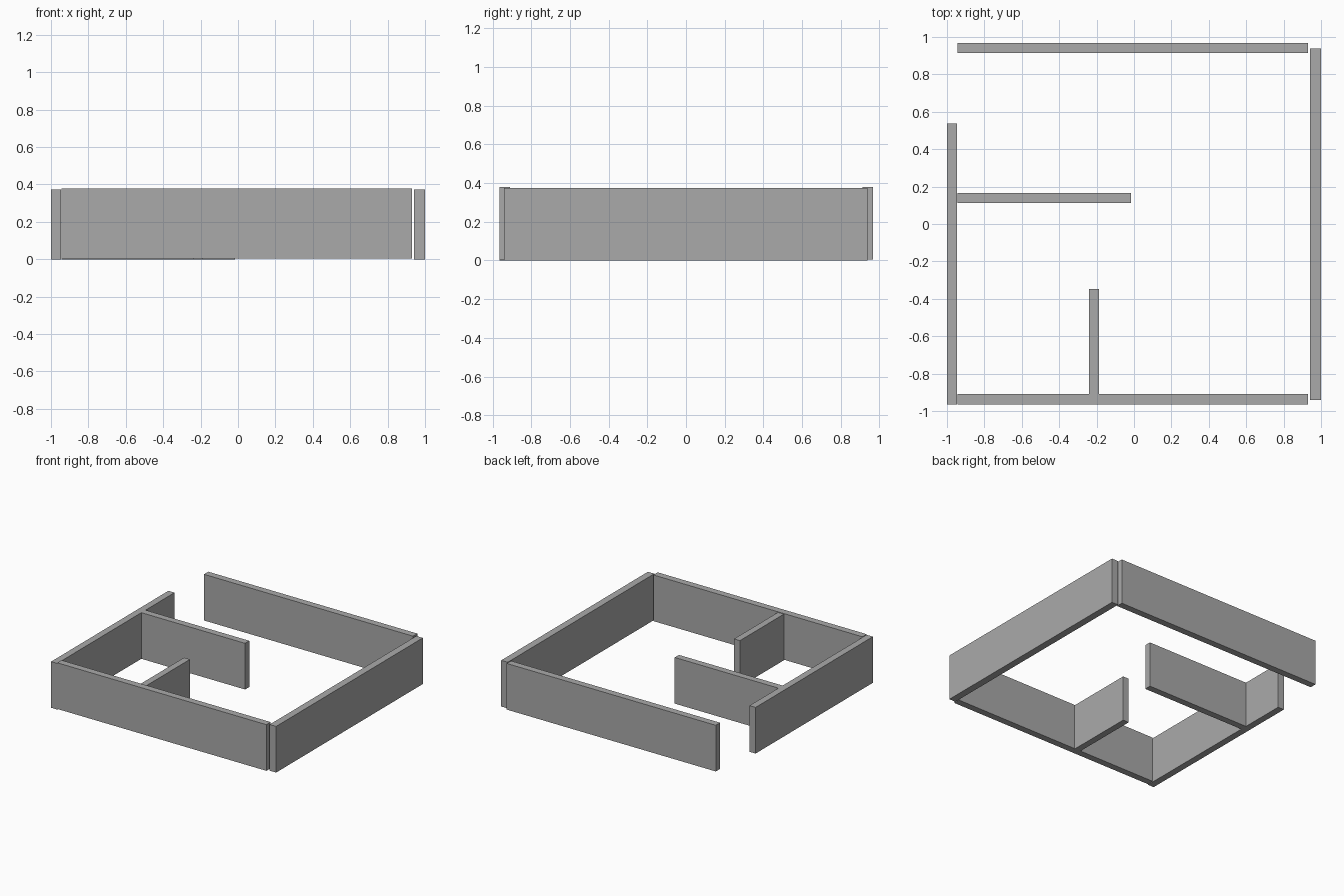
import bpy

cube = bpy.data.objects.get("Cube")
if cube:
    bpy.data.objects.remove(cube, do_unlink=True)

# Plain wall colour
grey = bpy.data.materials.new("wall_grey")
grey.use_nodes = True
colour = (0.4, 0.4, 0.4, 1)
grey.diffuse_color = colour
grey.node_tree.nodes["Principled BSDF"].inputs["Base Color"].default_value = colour

HEIGHT = 0.374
LIFT = 0.005  # front and back walls sit slightly higher


def wall(name, x0, x1, y0, y1, z0=0.0):
    """Upright slab spanning the given plan rectangle."""
    bpy.ops.mesh.primitive_cube_add(
        size=1, location=((x0 + x1) / 2, (y0 + y1) / 2, z0 + HEIGHT / 2))
    ob = bpy.context.object
    ob.name = name
    ob.scale = (x1 - x0, y1 - y0, HEIGHT)
    bpy.ops.object.transform_apply(location=False, rotation=False, scale=True)
    ob.data.materials.append(grey)


# Outer walls
wall("front_wall", -0.945, 0.93, -0.965, -0.91, LIFT)
wall("back_wall", -0.945, 0.93, 0.913, 0.968, LIFT)
wall("left_side_wall", 0.942, 1.0, -0.94, 0.938)
wall("right_side_wall", -1.0, -0.945, -0.965, 0.537)

# Inner partitions
wall("long_partition", -0.945, -0.015, 0.112, 0.166)
wall("short_partition", -0.24, -0.187, -0.91, -0.348)
